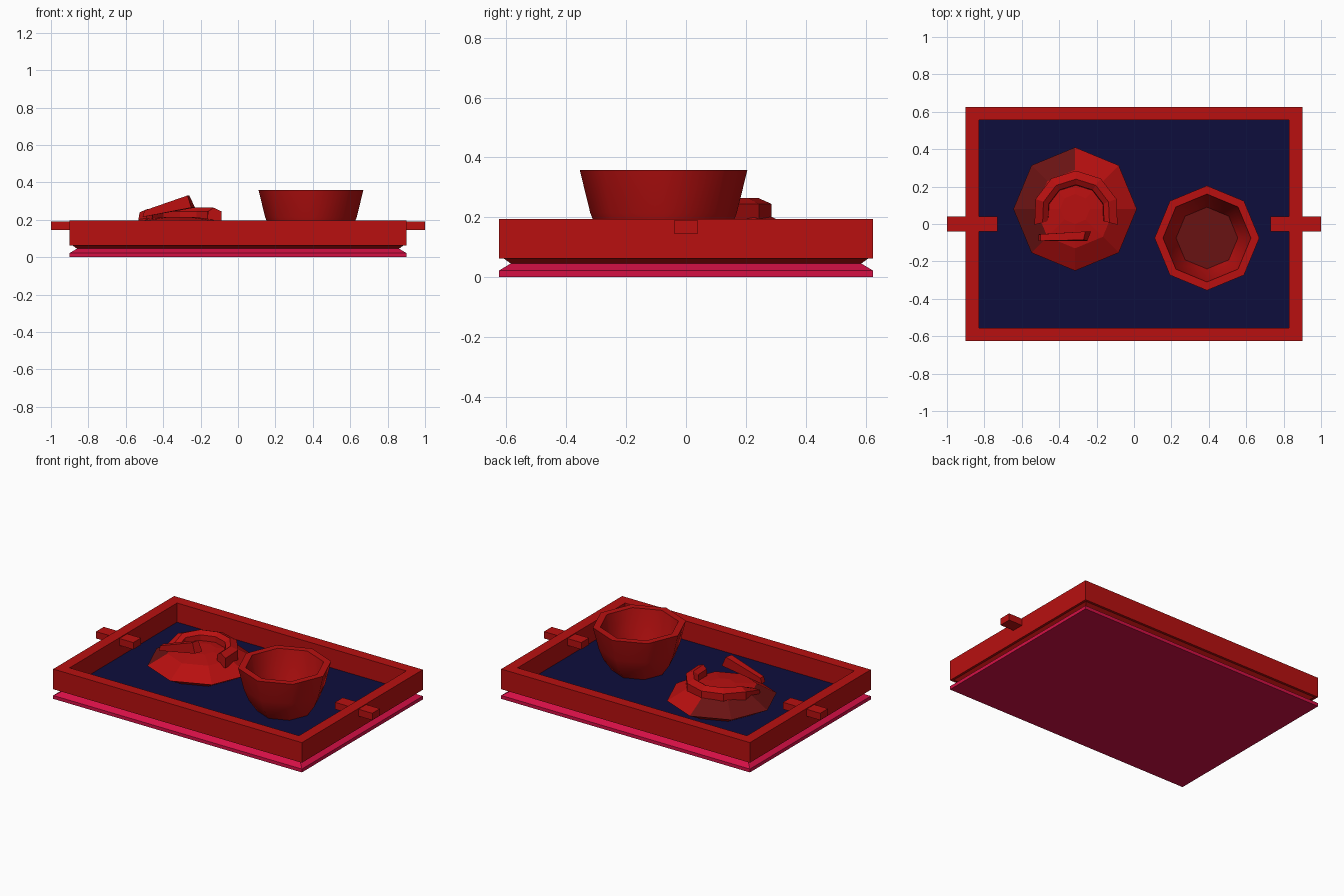
import bpy, bmesh, math
from mathutils import Matrix, Vector

if "Cube" in bpy.data.objects:
    bpy.data.objects.remove(bpy.data.objects["Cube"])


def material(name, rgb):
    m = bpy.data.materials.new(name)
    m.use_nodes = True
    m.diffuse_color = (*rgb, 1)
    m.node_tree.nodes["Principled BSDF"].inputs["Base Color"].default_value = (*rgb, 1)
    return m


RED = material("lacquer red", (0.48, 0.005, 0.005))
DARK = material("dark red", (0.14, 0.006, 0.006))
PINK = material("crimson pink", (0.66, 0.005, 0.06))
NAVY = material("navy", (0.004, 0.004, 0.045))


def finish(bm, name, mats, smooth=None):
    bmesh.ops.recalc_face_normals(bm, faces=bm.faces)
    mesh = bpy.data.meshes.new(name)
    bm.to_mesh(mesh)
    bm.free()
    for m in mats:
        mesh.materials.append(m)
    ob = bpy.data.objects.new(name, mesh)
    bpy.context.collection.objects.link(ob)
    if smooth:
        bpy.ops.object.select_all(action="DESELECT")
        ob.select_set(True)
        bpy.context.view_layer.objects.active = ob
        bpy.ops.object.shade_smooth_by_angle(angle=math.radians(smooth))
    return ob


def loft(rings, caps=True, wrap_rings=False, wrap_points=True):
    """Skin a list of equal-length point rings."""
    bm = bmesh.new()
    rows = [[bm.verts.new(p) for p in ring] for ring in rings]
    n = len(rows[0])
    pairs = list(zip(rows, rows[1:]))
    if wrap_rings:
        pairs.append((rows[-1], rows[0]))
    for a, b in pairs:
        for i in range(n if wrap_points else n - 1):
            j = (i + 1) % n
            bm.faces.new((a[i], a[j], b[j], b[i]))
    if caps:
        bm.faces.new(rows[0])
        bm.faces.new(rows[-1])
    return bm


def rect(hx, hy, z):
    return [(hx, hy, z), (-hx, hy, z), (-hx, -hy, z), (hx, -hy, z)]


def octagon(cx, cy, r, z):
    return [(cx + r * math.cos(i * math.pi / 4), cy + r * math.sin(i * math.pi / 4), z)
            for i in range(8)]


def box(name, lo, hi, mat):
    x0, y0, z0 = lo
    x1, y1, z1 = hi
    rings = [[(x0, y0, z), (x1, y0, z), (x1, y1, z), (x0, y1, z)] for z in (z0, z1)]
    return finish(loft(rings), name, [mat])


# Tray: bevelled foot, hollow frame, floor panel and two handles
finish(loft([rect(0.9, 0.625, 0), rect(0.9, 0.625, 0.022), rect(0.86, 0.585, 0.046)]),
       "tray_base", [PINK])
finish(loft([rect(0.86, 0.585, 0.045), rect(0.885, 0.61, 0.063), rect(0.9, 0.625, 0.063),
             rect(0.9, 0.625, 0.195), rect(0.83, 0.555, 0.195), rect(0.83, 0.555, 0.045)],
            caps=False, wrap_rings=True), "tray_frame", [RED])
box("tray_floor", (-0.84, -0.565, 0.045), (0.84, 0.565, 0.07), NAVY)
for name, s in (("left_handle", 1), ("right_handle", -1)):
    x0, x1 = sorted((s * 0.73, s * 1.0))
    box(name, (x0, -0.04, 0.145), (x1, 0.04, 0.19), RED)

# Bowl: octagonal wall with a dark well
profile = [(0.165, 0.07), (0.215, 0.14), (0.245, 0.215), (0.28, 0.358),
           (0.235, 0.358), (0.21, 0.23), (0.165, 0.1)]
bm = loft([octagon(0.39, -0.075, r, z) for r, z in profile])
bm.faces.ensure_lookup_table()
bm.faces[-1].material_index = 1
finish(bm, "bowl", [RED, DARK], smooth=48)

# Food mound: low octagonal dome, darker on its back right flank
cx, cy = -0.315, 0.08
profile = [(0.22, 0.07), (0.33, 0.13), (0.21, 0.2), (0.08, 0.215)]
bm = loft([octagon(cx, cy, r, z) for r, z in profile])
flank = Vector((-0.85, 0.5, 0))
for f in bm.faces:
    out = f.calc_center_median() - Vector((cx, cy, 0))
    if out.z > 0.1 and out.dot(flank) > 0.04 and Vector(out[:2]).length > 0.18:
        f.material_index = 1
finish(bm, "food_mound", [RED, DARK])

# Curled slice: open ring lying on the mound
section = [(0.15, 0.18), (0.155, 0.245), (0.185, 0.265), (0.23, 0.245), (0.23, 0.18)]
rings = []
for deg in range(-15, 196, 35):
    a = math.radians(deg)
    taper = min(1, (215 - deg) / 60)
    rings.append([(-0.31 + r * math.cos(a), 0.055 + r * math.sin(a),
                   0.18 + (z - 0.18) * taper) for r, z in section])
finish(loft(rings), "curled_slice", [RED])

# Garnish: wedge leaning up out of the mound
tip = [(-0.51, -0.09, 0.215), (-0.51, -0.055, 0.215), (-0.5, -0.055, 0.25), (-0.5, -0.09, 0.25)]
end = [(-0.25, -0.09, 0.265), (-0.23, -0.04, 0.265), (-0.26, -0.04, 0.33), (-0.27, -0.085, 0.33)]
finish(loft([tip, end]), "garnish_wedge", [RED])
